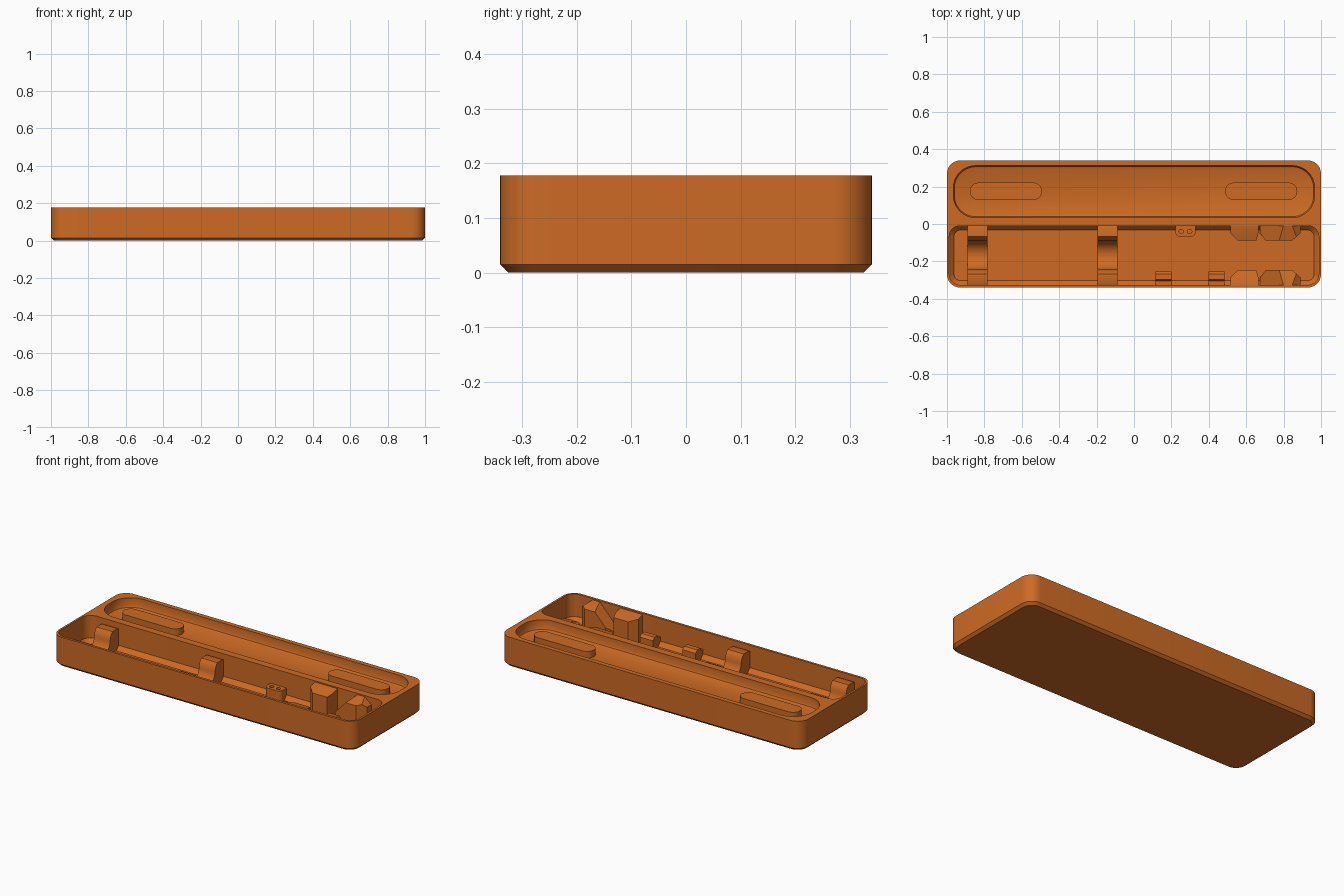
import bpy, bmesh, math

if "Cube" in bpy.data.objects:
    bpy.data.objects.remove(bpy.data.objects["Cube"])

orange = bpy.data.materials.new("orange plastic")
orange.diffuse_color = (0.61, 0.147, 0.018, 1)
orange.use_nodes = True
orange.node_tree.nodes["Principled BSDF"].inputs["Base Color"].default_value = orange.diffuse_color


def finish(name, bm):
    bmesh.ops.recalc_face_normals(bm, faces=bm.faces)
    me = bpy.data.meshes.new(name)
    bm.to_mesh(me)
    bm.free()
    me.materials.append(orange)
    ob = bpy.data.objects.new(name, me)
    bpy.context.collection.objects.link(ob)
    return ob


def rounded(cx, cy, hx, hy, r, n=10):
    """Outline of a rounded rectangle."""
    pts = []
    for k, (sx, sy) in enumerate([(1, 1), (-1, 1), (-1, -1), (1, -1)]):
        for i in range(n + 1):
            a = math.radians(90 * k + 90 * i / n)
            pts.append((cx + sx * (hx - r) + r * math.cos(a),
                        cy + sy * (hy - r) + r * math.sin(a)))
    return pts


def loft(name, rings):
    """Closed solid through equal-length rings, each (outline, z)."""
    bm = bmesh.new()
    loops = [[bm.verts.new((x, y, z)) for x, y in pts] for pts, z in rings]
    for a, b in zip(loops, loops[1:]):
        for i in range(len(a)):
            j = (i + 1) % len(a)
            bm.faces.new((a[i], a[j], b[j], b[i]))
    bm.faces.new(loops[0][::-1])
    bm.faces.new(loops[-1])
    return finish(name, bm)


def extrude(name, profile, lo, hi, axis):
    """Prism of a (y, z) profile along x, or of an (x, z) profile along y."""
    bm = bmesh.new()
    ends = []
    for t in (lo, hi):
        ends.append([bm.verts.new((t, u, v) if axis == "x" else (u, t, v))
                     for u, v in profile])
    a, b = ends
    for i in range(len(a)):
        j = (i + 1) % len(a)
        bm.faces.new((a[i], a[j], b[j], b[i]))
    bm.faces.new(a[::-1])
    bm.faces.new(b)
    return finish(name, bm)


def cut(ob, cutter):
    m = ob.modifiers.new("cut", "BOOLEAN")
    m.operation, m.solver, m.object = "DIFFERENCE", "EXACT", cutter
    bpy.context.view_layer.objects.active = ob
    bpy.ops.object.modifier_apply(modifier=m.name)
    bpy.data.objects.remove(cutter)


H, FLOOR, MID = 0.178, 0.018, -0.1675

# Case body with chamfered base
case = loft("case_body", [(rounded(0, 0, 0.985, 0.325, 0.06), 0),
                          (rounded(0, 0, 1, 0.34, 0.072), 0.015),
                          (rounded(0, 0, 1, 0.34, 0.072), H)])

# Deep front tray with chamfered floor edge
cut(case, loft("tray_cutter", [(rounded(0, MID, 0.962, 0.135, 0.035), FLOOR),
                               (rounded(0, MID, 0.988, 0.158, 0.058), 0.043),
                               (rounded(0, MID, 0.988, 0.158, 0.058), 0.3)]))

# Shallow back pocket with softened floor edge
cut(case, loft("pocket_cutter", [(rounded(0, 0.173, 0.950, 0.123, 0.105), 0.118),
                                 (rounded(0, 0.173, 0.961, 0.134, 0.116), 0.123),
                                 (rounded(0, 0.173, 0.966, 0.139, 0.12), 0.133),
                                 (rounded(0, 0.173, 0.966, 0.139, 0.12), 0.3)]))

# Raised oval pads in the pocket
for side, x in (("left", -0.685), ("right", 0.68)):
    loft(side + "_oval_pad", [(rounded(x, 0.175, 0.193, 0.046, 0.046), 0.11),
                              (rounded(x, 0.175, 0.193, 0.046, 0.046), 0.158)])

# Cradles: two posts joined by a round saddle
for i, x in enumerate((-0.837, -0.142)):
    arc = [(MID + 0.077 * math.cos(math.radians(a)),
            0.105 + 0.077 * math.sin(math.radians(a)))
           for a in range(0, -181, -10)]
    prof = ([(-0.005, 0.01), (-0.005, 0.14), (-0.02, 0.147), (-0.068, 0.147),
             (-0.083, 0.13)] + arc
            + [(-0.252, 0.13), (-0.267, 0.147), (-0.315, 0.147),
               (-0.33, 0.14), (-0.33, 0.01)])
    extrude("cradle_%d" % (i + 1), prof, x - 0.053, x + 0.053, "x")

# Small stepped catches on the front wall
for i, x in enumerate((0.157, 0.44)):
    extrude("catch_%d" % (i + 1),
            [(-0.33, 0.01), (-0.33, 0.07), (-0.305, 0.07), (-0.298, 0.088),
             (-0.268, 0.088), (-0.253, 0.073), (-0.253, 0.01)],
            x - 0.043, x + 0.043, "x")

# Small boss with two holes on the back wall
boss = loft("socket_boss", [(rounded(0.275, -0.03, 0.054, 0.04, 0.028), 0.01),
                            (rounded(0.275, -0.03, 0.054, 0.04, 0.028), 0.085)])
for x in (0.252, 0.297):
    cut(boss, loft("hole_cutter", [(rounded(x, -0.04, 0.012, 0.012, 0.012, 5), 0.06),
                                   (rounded(x, -0.04, 0.012, 0.012, 0.012, 5), 0.1)]))


# Guide blocks facing each other across the tray
def guide(name, x0, x1, bevel_lo, bevel_hi, s, profile=None):
    wall, inner = MID + s * 0.162, MID + s * 0.078
    ob = extrude(name, profile or [(x0, 0.01), (x1, 0.01), (x1, 0.172), (x0, 0.172)],
                 min(wall, inner), max(wall, inner), "y")
    bm = bmesh.new()
    bm.from_mesh(ob.data)
    # slanted corners in plan, then a top sloping down toward the middle
    for px, d, b in ((x0, 1, bevel_lo), (x1, -1, bevel_hi)):
        if b:
            n = (-d, -s * b / 0.04, 0)
            bmesh.ops.bisect_plane(bm, geom=bm.verts[:] + bm.edges[:] + bm.faces[:],
                                   plane_co=(px + d * b, inner, 0),
                                   plane_no=(-d * 0.04, -s * b, 0), clear_outer=True)
            bmesh.ops.holes_fill(bm, edges=[e for e in bm.edges if e.is_boundary])
    bmesh.ops.bisect_plane(bm, geom=bm.verts[:] + bm.edges[:] + bm.faces[:],
                           plane_co=(0, wall, 0.172), plane_no=(0, -s * 0.3, 1),
                           clear_outer=True)
    bmesh.ops.holes_fill(bm, edges=[e for e in bm.edges if e.is_boundary])
    bmesh.ops.recalc_face_normals(bm, faces=bm.faces)
    bm.to_mesh(ob.data)
    bm.free()


ramp = [(0.675, 0.01), (0.89, 0.01), (0.89, 0.135), (0.845, 0.172),
        (0.80, 0.172), (0.675, 0.04)]
for side, s in (("back", 1), ("front", -1)):
    guide(side + "_guide_block", 0.515, 0.665, 0.04, 0.012, s)
    guide(side + "_ramp_block", 0.675, 0.89, 0.03, 0.045, s, ramp)

# Smooth the round walls, keep the edges sharp
for ob in bpy.context.collection.objects:
    ob.select_set(True)
    bpy.context.view_layer.objects.active = ob
bpy.ops.object.shade_smooth_by_angle(angle=math.radians(30))
